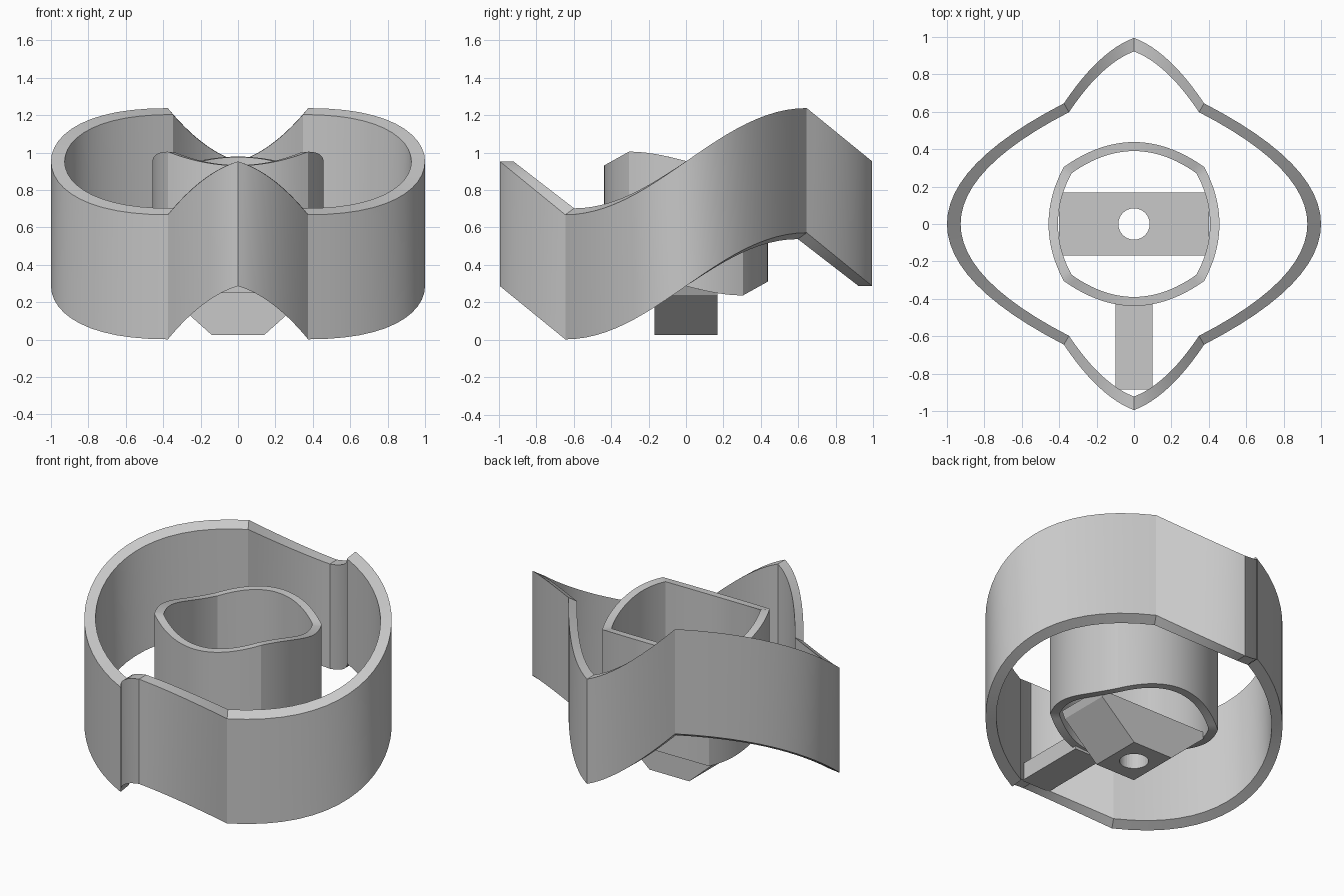
import bpy
import bmesh
import math

cube = bpy.data.objects.get("Cube")
if cube:
    bpy.data.objects.remove(cube, do_unlink=True)

grey = bpy.data.materials.new("light_grey")
grey.use_nodes = True
colour = (0.58, 0.58, 0.58, 1)
grey.diffuse_color = colour
grey.node_tree.nodes["Principled BSDF"].inputs["Base Color"].default_value = colour


def finish(name, bm, smooth=False):
    bmesh.ops.recalc_face_normals(bm, faces=bm.faces)
    mesh = bpy.data.meshes.new(name)
    bm.to_mesh(mesh)
    bm.free()
    obj = bpy.data.objects.new(name, mesh)
    bpy.context.collection.objects.link(obj)
    mesh.materials.append(grey)
    if smooth:
        bpy.ops.object.select_all(action='DESELECT')
        obj.select_set(True)
        bpy.context.view_layer.objects.active = obj
        bpy.ops.object.shade_smooth_by_angle(angle=math.radians(20))
    return obj


def four_lobed_path(half_w, half_d, corner, rise, tip_rise, bend, steps=24):
    """Half of the loop (right side lobe, then back lobe), repeated by a half turn."""
    cx, cy = corner
    half = []
    for i in range(steps):
        t = 2 * i / steps - 1
        half.append((half_w - (half_w - cx) * t * t, cy * t,
                     rise * math.sin(t * math.pi / 2)))
    for i in range(steps):
        s = 1 - 2 * i / steps
        g = bend * abs(s) + (1 - bend) * s * s
        half.append((cx * s, half_d - (half_d - cy) * g,
                     tip_rise + (rise - tip_rise) * g))
    return half + [(-x, -y, -z) for x, y, z in half]


def wavy_ring(name, path, low, high, inset, flatten):
    bm = bmesh.new()
    rows = []
    for x, y, dz in path:
        ix, iy, iz = x * inset, y * inset, dz * flatten
        rows.append([bm.verts.new(p) for p in (
            (x, y, low + dz), (x, y, high + dz),
            (ix, iy, high + iz), (ix, iy, low + iz))])
    for a, b in zip(rows, rows[1:] + rows[:1]):
        for k in range(4):
            n = (k + 1) % 4
            bm.faces.new((a[k], b[k], b[n], a[n]))
    return finish(name, bm, True)


# Wavy walls
outer = four_lobed_path(1.0, 0.995, (0.375, 0.645), 0.285, 0, 0.4)
wavy_ring("outer_ring", outer, 0.287, 0.953, 0.927, 0.88)
inner = four_lobed_path(0.457, 0.438, (0.375, 0.305), -0.05, 0.024, 0)
wavy_ring("inner_ring", inner, 0.287, 0.955, 0.89, 0.9)

# Tapered cross block
bm = bmesh.new()
right = [(0.14, 0.025), (0.38, 0.24), (0.4, 0.285)]
profile = right + [(-x, z) for x, z in reversed(right)]
face = bm.faces.new([bm.verts.new((x, -0.168, z)) for x, z in profile])
extruded = bmesh.ops.extrude_face_region(bm, geom=[face])
bmesh.ops.translate(bm, vec=(0, 0.336, 0),
                    verts=[v for v in extruded["geom"] if isinstance(v, bmesh.types.BMVert)])
block = finish("cross_block", bm)

# Hole through the block
bm = bmesh.new()
bmesh.ops.create_cone(bm, cap_ends=True, segments=32, radius1=0.084, radius2=0.084, depth=2)
cutter = finish("hole_cutter", bm)
cutter.hide_render = True
cutter.hide_viewport = True
hole = block.modifiers.new("hole", 'BOOLEAN')
hole.object = cutter
hole.operation = 'DIFFERENCE'
hole.solver = 'EXACT'
bpy.context.view_layer.update()
evaluated = block.evaluated_get(bpy.context.evaluated_depsgraph_get())
cut_mesh = bpy.data.meshes.new_from_object(evaluated)
block.modifiers.clear()
block.data = cut_mesh
bpy.data.objects.remove(cutter, do_unlink=True)

# Strut joining the two rings at the front
bm = bmesh.new()
bmesh.ops.create_cube(bm, size=1)
bmesh.ops.scale(bm, vec=(0.2, 0.48, 0.11), verts=bm.verts)
bmesh.ops.translate(bm, vec=(0, -0.645, 0.305), verts=bm.verts)
finish("front_strut", bm)
